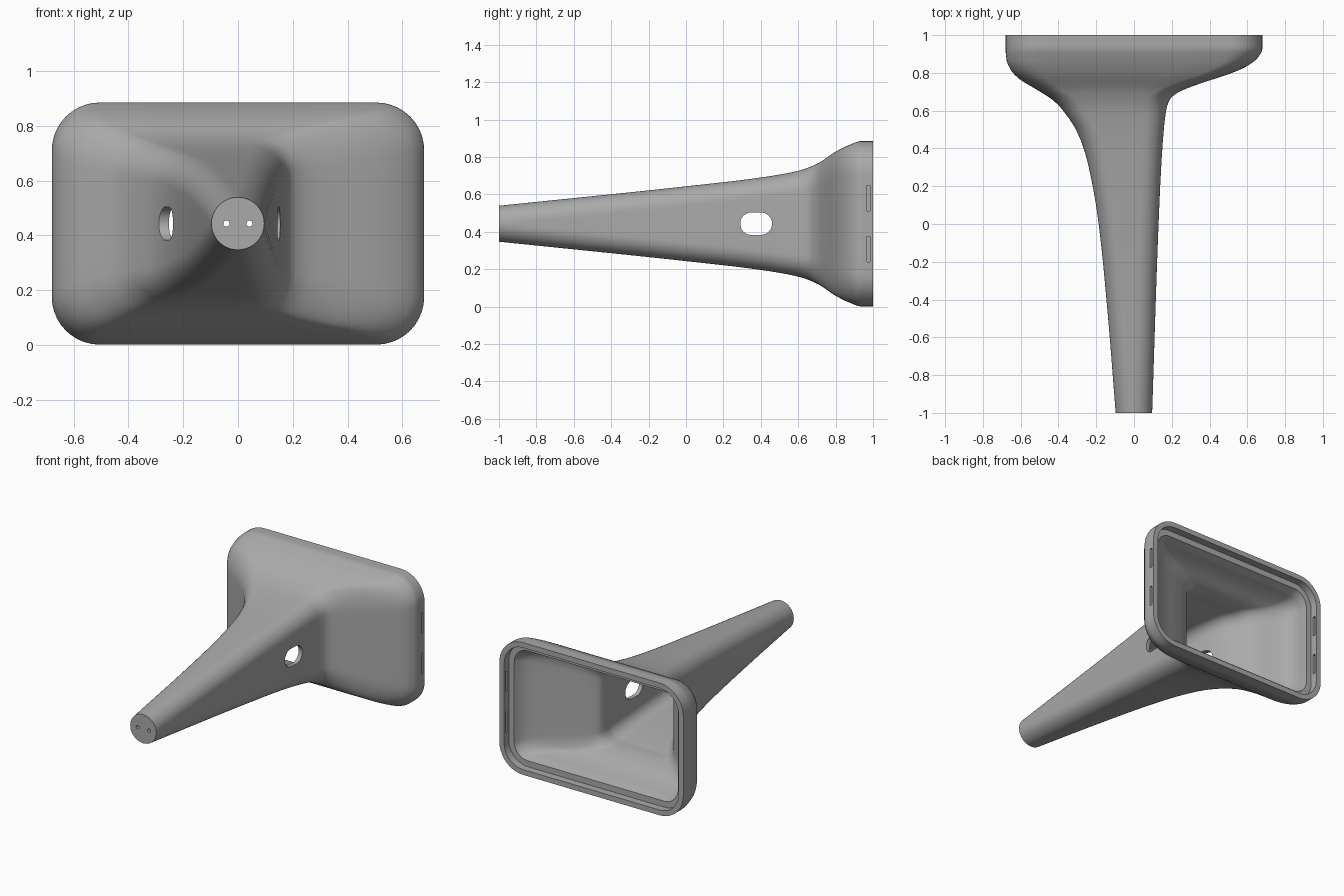
import bpy, bmesh, math
from mathutils import Vector

if "Cube" in bpy.data.objects:
    bpy.data.objects.remove(bpy.data.objects["Cube"])

MID = 0.443      # height of the centre axis
LIP, LEDGE = 0.035, 0.075
WALL = 0.026

# Side outlines, half height and corner radius along y
LEFT = [(-1, .097), (-.5, .137), (0, .187), (.29, .237), (.46, .288), (.6, .375), (.66, .435),
        (.72, .53), (.77, .61), (.82, .655), (.87, .675), (.93, .68), (1, .68)]
RIGHT = [(-1, .096), (0, .13), (.4, .15), (.6, .17), (.66, .19), (.7, .24), (.74, .34),
         (.8, .52), (.84, .605), (.88, .655), (.93, .68), (1, .68)]
HALF = [(-1, .096), (0, .2), (.4, .247), (.6, .283), (.7, .32), (.8, .385), (.87, .42),
        (.94, .442), (1, .442)]
ROUND = [(-1, .096), (.5, .105), (.8, .15), (.95, .175), (1, .175)]


def curve(table, y):
    """Smooth monotone interpolation through a table of points."""
    n = len(table)
    y = min(max(y, table[0][0]), table[-1][0])
    step = [(b[1] - a[1]) / (b[0] - a[0]) for a, b in zip(table, table[1:])]

    def slope(i):
        if i == 0 or i == n - 1:
            return step[min(i, n - 2)]
        a, b = step[i - 1], step[i]
        return 2 * a * b / (a + b) if a * b > 0 else 0

    i = max(k for k in range(n - 1) if table[k][0] <= y)
    (y0, v0), (y1, v1) = table[i], table[i + 1]
    h = y1 - y0
    t = (y - y0) / h
    s = t * t * (3 - 2 * t)
    return (v0 + (v1 - v0) * s + h * slope(i) * t * (1 - t) ** 2
            - h * slope(i + 1) * t * t * (1 - t))


def section(y, inset=0, source=None, arc=10, split=5):
    """Rounded rectangle at depth y, shrunk by inset."""
    s = y if source is None else source
    x0, x1 = inset - curve(LEFT, s), curve(RIGHT, s) - inset
    h = curve(HALF, s) - inset
    r = min(max(curve(ROUND, s) - inset, .02), h * .999, (x1 - x0) * .4995)
    corners = [(x1 - r, h - r), (x0 + r, h - r), (x0 + r, r - h), (x1 - r, r - h)]
    outline = []
    for k, (cx, cz) in enumerate(corners):
        for j in range(arc + 1):
            a = math.pi / 2 * (k + j / arc)
            outline.append(Vector((cx + r * math.cos(a), y, MID + cz + r * math.sin(a))))
        nx, nz = corners[(k + 1) % 4]
        a = math.pi / 2 * (k + 1)
        end = Vector((nx + r * math.cos(a), y, MID + nz + r * math.sin(a)))
        start = outline[-1].copy()
        outline += [start.lerp(end, j / split) for j in range(1, split)]
    return outline


def spaced(a, b, n):
    return [a + (b - a) * i / n for i in range(n + 1)]


def make_object(name, bm):
    bmesh.ops.recalc_face_normals(bm, faces=bm.faces)
    mesh = bpy.data.meshes.new(name)
    bm.to_mesh(mesh)
    bm.free()
    obj = bpy.data.objects.new(name, mesh)
    bpy.context.collection.objects.link(obj)
    return obj


def loft(name, rings):
    bm = bmesh.new()
    rows = [[bm.verts.new(p) for p in ring] for ring in rings]
    n = len(rows[0])
    for a, b in zip(rows, rows[1:]):
        for i in range(n):
            bm.faces.new((a[i], a[(i + 1) % n], b[(i + 1) % n], b[i]))
    bm.faces.new(rows[0])
    bm.faces.new(rows[-1])
    return make_object(name, bm)


# Hollow horn: outer skin, stepped rim, then inner skin back to the tip
rings = [section(y) for y in spaced(-1, .5, 24)[:-1] + spaced(.5, 1, 36)]
rings += [section(1, LIP), section(.95, LIP), section(.95, LEDGE)]
for y in reversed(spaced(.55, .92, 28)):
    grow = min(max((y - .6) / .3, 0), 1)
    rings.append(section(y, WALL + (LEDGE - WALL) * grow, y - .025))
rings += [section(y, WALL, y - .025) for y in reversed(spaced(-.94, .53, 22))]
horn = loft("horn_body", rings)


# Cutters: side slot, tip holes and rim slits
def slot_cutter():
    r, c = .06, .375
    half = .025
    rows = []
    for x in (-.5, .5):
        row = []
        for j in range(40):
            a = math.tau * (j + .5) / 40
            shift = half if math.cos(a) > 0 else -half
            row.append(Vector((x, c + shift + r * math.cos(a), MID + r * math.sin(a))))
        rows.append(row)
    return loft("side_slot_cutter", rows)


def hole_cutter(x):
    circle = [(math.cos(math.tau * j / 16), math.sin(math.tau * j / 16)) for j in range(16)]
    return loft("tip_hole_cutter", [[Vector((x + .011 * c, y, MID + .011 * s))
                                     for c, s in circle] for y in (-1.1, -.85)])


def slit_cutter(x0, x1, z):
    return loft("rim_slit_cutter", [[Vector((x, y, z + dz)) for y, dz in
                                     ((.967, -.068), (.985, -.068), (.985, .068), (.967, .068))]
                                    for x in (x0, x1)])


cutters = [slot_cutter(), hole_cutter(-.042), hole_cutter(.042)]
for side in (-1, 1):
    cutters += [slit_cutter(.62, .72, MID + side * .136),
                slit_cutter(-.67, -.62, MID + side * .136)]

bpy.ops.object.select_all(action='DESELECT')
bpy.context.view_layer.objects.active = horn
horn.select_set(True)
for cutter in cutters:
    cutter.hide_render = True
    mod = horn.modifiers.new("cut", 'BOOLEAN')
    mod.operation = 'DIFFERENCE'
    mod.solver = 'EXACT'
    mod.object = cutter
    bpy.ops.object.modifier_apply(modifier=mod.name)
for cutter in cutters:
    bpy.data.objects.remove(cutter)

# Single grey finish
grey = bpy.data.materials.new("plain_grey")
grey.use_nodes = True
colour = (.4, .4, .4, 1)
grey.diffuse_color = colour
grey.node_tree.nodes["Principled BSDF"].inputs["Base Color"].default_value = colour
horn.data.materials.clear()
horn.data.materials.append(grey)
for poly in horn.data.polygons:
    poly.material_index = 0
bpy.ops.object.shade_smooth_by_angle(angle=math.radians(35))
